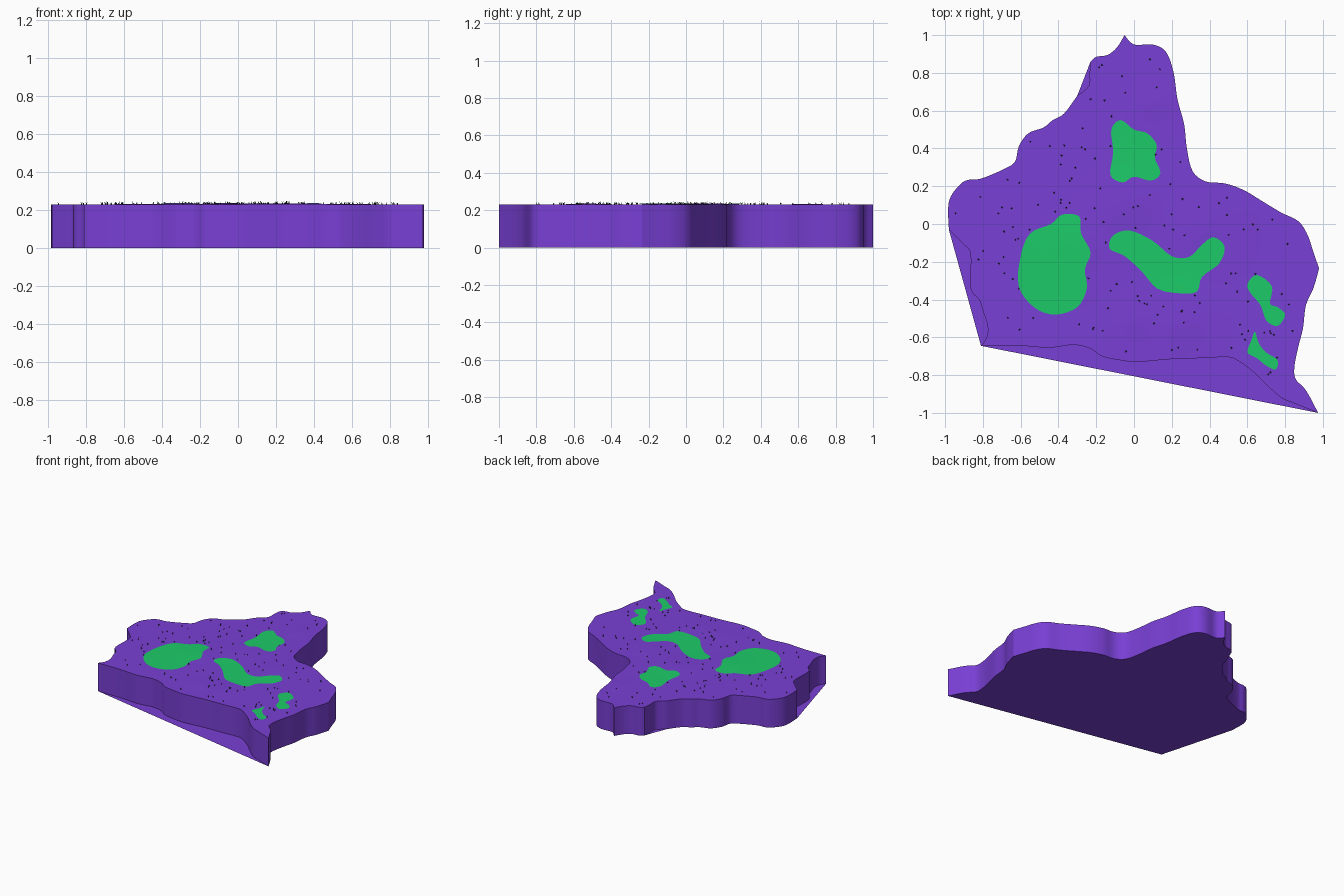
import bpy
import bmesh
import math
import random
from mathutils import Vector
from mathutils.geometry import delaunay_2d_cdt

if "Cube" in bpy.data.objects:
    bpy.data.objects.remove(bpy.data.objects["Cube"])

random.seed(4)
TOP = 0.23


def material(name, color):
    m = bpy.data.materials.new(name)
    m.diffuse_color = color
    m.use_nodes = True
    m.node_tree.nodes["Principled BSDF"].inputs["Base Color"].default_value = m.diffuse_color
    return m


PURPLE = material("land_purple", (0.19, 0.05, 0.66, 1))
GREEN = material("meadow_green", (0.012, 0.60, 0.14, 1))
DARK = material("tuft_dark", (0.01, 0.035, 0.015, 1))

# Coastline sections, clockwise; True = the base runs straight past this section
COAST = [
    ([(-.05, 1), (0, .95), (.10, .95), (.17, .91), (.21, .8), (.23, .66), (.265, .53),
      (.28, .4), (.31, .28), (.38, .225), (.48, .215), (.58, .18), (.68, .12), (.78, .06),
      (.87, .015), (.92, -.06), (.95, -.15), (.98, -.235)], False),
    ([(.98, -.235), (.95, -.34), (.91, -.43), (.895, -.55), (.87, -.65), (.85, -.75),
      (.855, -.82), (.91, -.88), (.975, -1)], False),
    ([(.975, -1), (.85, -.95), (.78, -.92), (.7, -.85), (.64, -.79), (.56, -.73), (.5, -.705),
      (.36, -.71), (.2, -.715), (.02, -.73), (-.08, -.72), (-.17, -.70), (-.23, -.66),
      (-.32, -.64), (-.45, -.655), (-.6, -.645), (-.81, -.645)], True),
    ([(-.81, -.645), (-.78, -.6), (-.775, -.54), (-.80, -.46), (-.82, -.4), (-.865, -.34),
      (-.865, -.16), (-.9, -.11), (-.98, -.03)], True),
    ([(-.98, -.03), (-.98, .12), (-.92, .21), (-.87, .235), (-.81, .24), (-.69, .29),
      (-.63, .33), (-.61, .41), (-.56, .48), (-.48, .51), (-.43, .55), (-.37, .585),
      (-.30, .68)], False),
    ([(-.30, .68), (-.24, .73), (-.235, .80), (-.23, .86)], True),
    ([(-.23, .86), (-.2, .885), (-.14, .895), (-.09, .935), (-.05, 1)], False),
]

# Green meadow outlines
MEADOWS = {
    "west": [(-.29, .04), (-.38, .05), (-.44, 0), (-.55, -.05), (-.6, -.17), (-.61, -.33),
             (-.53, -.44), (-.42, -.48), (-.30, -.44), (-.25, -.34), (-.26, -.24),
             (-.23, -.15), (-.28, -.05)],
    "north": [(-.07, .55), (-.12, .5), (-.11, .38), (-.125, .26), (-.06, .22), (0, .25),
              (.09, .23), (.14, .27), (.11, .35), (.12, .42), (.07, .48), (0, .50)],
    "middle": [(-.02, -.035), (-.11, -.06), (-.13, -.13), (-.05, -.17), (.04, -.25),
               (.12, -.34), (.22, -.365), (.33, -.36), (.36, -.28), (.45, -.21), (.48, -.12),
               (.42, -.07), (.36, -.11), (.29, -.175), (.2, -.17), (.1, -.09)],
    "east": [(.65, -.27), (.60, -.32), (.62, -.37), (.67, -.43), (.70, -.51), (.76, -.54),
             (.80, -.48), (.76, -.44), (.72, -.42), (.73, -.33)],
    "south_east": [(.64, -.57), (.62, -.62), (.60, -.68), (.65, -.71), (.70, -.75),
                   (.75, -.77), (.76, -.72), (.70, -.68), (.66, -.63)],
}

# Low swells on the top: x, y, radius, height
SWELLS = [(.25, -.52, .16, .005), (.0, -.5, .12, .004), (.1, .65, .12, .004),
          (-.05, .12, .2, .006), (-.3, -.1, .2, .004), (.35, 0, .2, .004)]


def smooth(pts, closed=False, steps=4):
    """Catmull-Rom curve through the points."""
    n, out = len(pts), []
    get = (lambda i: Vector(pts[i % n])) if closed else \
          (lambda i: Vector(pts[max(0, min(n - 1, i))]))
    for i in range(n if closed else n - 1):
        a, b, c, d = (get(i + k) for k in (-1, 0, 1, 2))
        for s in range(steps):
            t = s / steps
            out.append(.5 * (2 * b + (c - a) * t + (2 * a - 5 * b + 4 * c - d) * t * t
                             + (3 * b - a - 3 * c + d) * t ** 3))
    return out


def inside(p, poly):
    hit = False
    for a, b in zip(poly, poly[1:] + poly[:1]):
        if (a[1] > p[1]) != (b[1] > p[1]):
            if p[0] < a[0] + (p[1] - a[1]) * (b[0] - a[0]) / (b[1] - a[1]):
                hit = not hit
    return hit


def height(x, y):
    return TOP + sum(h * math.exp(-((x - cx) ** 2 + (y - cy) ** 2) / (r * r) * 2)
                     for cx, cy, r, h in SWELLS)


def fill(bm, outline, z, spacing=0, flip=False):
    """Triangulate an outline; z(x, y) gives the height."""
    pts = [Vector(p) for p in outline]
    n = len(pts)
    if spacing:
        k = int(1 / spacing)
        for i in range(-k, k + 1):
            for j in range(-k, k + 1):
                p = Vector(((i + .5 * (j % 2)) * spacing, j * spacing))
                if inside(p, outline) and min((p - q).length for q in pts[:n]) > spacing * .4:
                    pts.append(p)
    res = delaunay_2d_cdt(pts, [(i, (i + 1) % n) for i in range(n)], [], 1, 1e-6)
    verts = [bm.verts.new((v.x, v.y, z(v.x, v.y))) for v in res[0]]
    for f in res[2]:
        bm.faces.new([verts[i] for i in (reversed(f) if flip else f)])
    bmesh.ops.delete(bm, geom=[v for v in verts if not v.link_faces], context='VERTS')


def finish(bm, name, mat, angle=None):
    me = bpy.data.meshes.new(name)
    bm.to_mesh(me)
    bm.free()
    ob = bpy.data.objects.new(name, me)
    bpy.context.collection.objects.link(ob)
    me.materials.append(mat)
    if angle:
        bpy.ops.object.select_all(action='DESELECT')
        ob.select_set(True)
        bpy.context.view_layer.objects.active = ob
        bpy.ops.object.shade_smooth_by_angle(angle=math.radians(angle))
    return ob


coast, base = [], []
for pts, straight in COAST:
    curve = smooth(pts)
    coast += curve
    base += curve[:1] if straight else curve

# Land: gently swelling top and upright cliffs
bm = bmesh.new()
fill(bm, coast, height, spacing=.05)
for a, b in zip(coast, coast[1:] + coast[:1]):
    bm.faces.new([bm.verts.new(v) for v in (
        (a.x, a.y, 0), (a.x, a.y, height(a.x, a.y)),
        (b.x, b.y, height(b.x, b.y)), (b.x, b.y, 0))])
bmesh.ops.remove_doubles(bm, verts=bm.verts, dist=1e-4)
finish(bm, "land", PURPLE, 30)

# Flat base sheet, spanning the bays on the front and left
bm = bmesh.new()
fill(bm, base, lambda x, y: 0, flip=True)
finish(bm, "base_sheet", PURPLE)

# Meadows lying on the land
meadows = {k: smooth(p, closed=True) for k, p in MEADOWS.items()}
for name, outline in meadows.items():
    bm = bmesh.new()
    fill(bm, outline, lambda x, y: height(x, y) + .003, spacing=.05)
    finish(bm, name + "_meadow", GREEN, 30)

# Scattered grass tufts: three tiny blades each
bm = bmesh.new()
count = 0
while count < 130:
    p = Vector((random.uniform(-.95, .95), random.uniform(-.95, .95)))
    if not inside(p, coast) or any(inside(p, m) for m in meadows.values()):
        continue
    if min((p - q).length for q in coast) < .04:
        continue
    count += 1
    z = height(p.x, p.y)
    turn = random.uniform(0, math.tau)
    for k in range(3):
        a = turn + k * math.tau / 3
        d = Vector((math.cos(a), math.sin(a), 0))
        s = Vector((-d.y, d.x, 0)) * .003
        root = Vector((p.x, p.y, z - .001))
        tip = root + d * .006 + Vector((0, 0, random.uniform(.009, .017)))
        bm.faces.new([bm.verts.new(v) for v in (root - s, root + s, tip)])
finish(bm, "grass_tufts", DARK)
